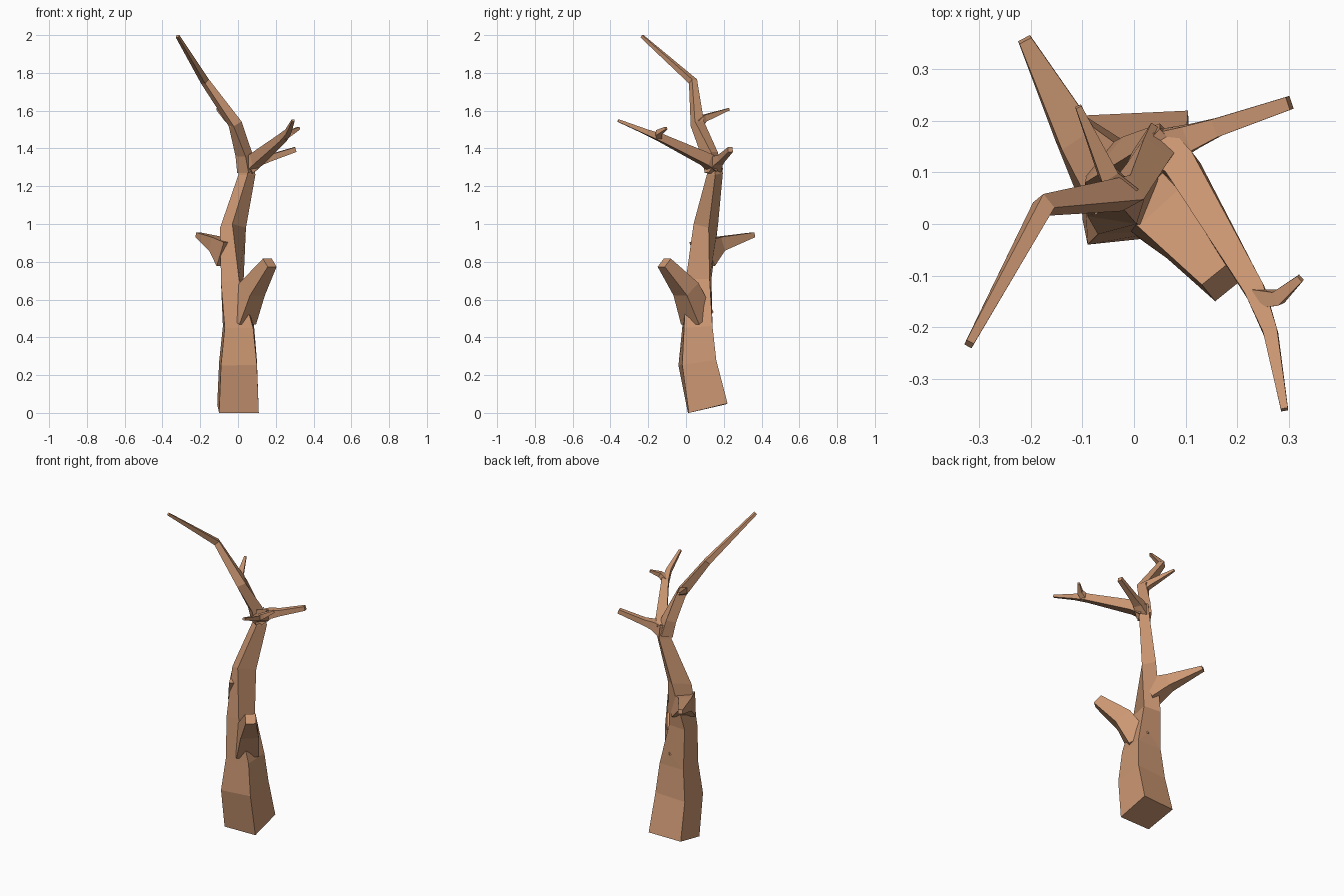
import bpy, bmesh
from mathutils import Vector

if "Cube" in bpy.data.objects:
    bpy.data.objects.remove(bpy.data.objects["Cube"])

bark = bpy.data.materials.new("bark")
bark.diffuse_color = (0.6, 0.31, 0.17, 1)
bark.use_nodes = True
bark.node_tree.nodes["Principled BSDF"].inputs["Base Color"].default_value = bark.diffuse_color


def loft(name, rings):
    """Skin a list of four-cornered rings and cap both ends."""
    bm = bmesh.new()
    vs = [[bm.verts.new(p) for p in ring] for ring in rings]
    for a, b in zip(vs, vs[1:]):
        for i in range(4):
            j = (i + 1) % 4
            bm.faces.new((a[i], a[j], b[j], b[i]))
    bm.faces.new(vs[0][::-1])
    bm.faces.new(vs[-1])
    bmesh.ops.recalc_face_normals(bm, faces=bm.faces)
    me = bpy.data.meshes.new(name)
    bm.to_mesh(me)
    bm.free()
    me.materials.append(bark)
    ob = bpy.data.objects.new(name, me)
    bpy.context.collection.objects.link(ob)
    return ob


def limb(name, path):
    """Square tapering branch along (x, y, z, half width) points."""
    pts = [Vector(p[:3]) for p in path]
    rings = []
    for i, (p, q) in enumerate(zip(pts, path)):
        d = Vector()
        if i > 0:
            d += (p - pts[i - 1]).normalized()
        if i < len(pts) - 1:
            d += (pts[i + 1] - p).normalized()
        side = d.cross(Vector((0, 0, 1))).normalized()
        up = side.cross(d).normalized()
        rings.append([p + q[3] * (side * s + up * u)
                      for s, u in ((-1, -1), (1, -1), (1, 1), (-1, 1))])
    return loft(name, rings)


# Trunk: corners run front left, front right, back right, back left
trunk = loft("tree_trunk", [
    [(-.10, .01, 0), (.11, .015, 0), (.105, .22, .05), (-.11, .21, .045)],
    [(-.09, -.04, .25), (.10, -.02, .255), (.10, .16, .28), (-.10, .155, .27)],
    [(-.07, -.02, .45), (.08, -.01, .45), (.085, .14, .46), (-.08, .14, .46)],
    [(-.09, .015, .69), (.005, 0, .71), (.03, .125, .71), (-.085, .135, .71)],
    [(-.095, .08, .98), (-.03, .04, 1.0), (.042, .12, .98), (-.02, .17, 1.0)],
    [(.002, .14, 1.26), (.05, .11, 1.26), (.092, .155, 1.26), (.05, .195, 1.27)],
    [(.01, .14, 1.34), (.05, .115, 1.33), (.08, .15, 1.34), (.05, .185, 1.35)],
])

# Branches and twigs
branches = {
    "front_stub": [(.01, .06, .50, .065), (.075, 0, .655, .053),
                   (.168, -.115, .795, .03)],
    "back_stub": [(-.04, .085, .84, .07), (-.115, .175, .895, .038),
                  (-.212, .358, .943, .013)],
    "top_limb": [(.045, .148, 1.28, .036), (.03, .125, 1.37, .032),
                 (-.015, .06, 1.53, .027), (-.175, .037, 1.755, .017),
                 (-.32, -.233, 1.994, .008)],
    "top_twig": [(-.015, .06, 1.53, .022), (-.05, .095, 1.56, .018),
                 (-.108, .228, 1.608, .006)],
    "right_limb": [(.05, .145, 1.30, .036), (.11, .168, 1.335, .025),
                   (.16, .187, 1.347, .018), (.302, .235, 1.394, .013)],
    "front_limb": [(.055, .15, 1.31, .036), (.095, .11, 1.34, .032),
                   (.235, -.13, 1.455, .02), (.265, -.21, 1.487, .014),
                   (.292, -.36, 1.548, .007)],
    "front_twig": [(.24, -.145, 1.46, .018), (.28, -.143, 1.485, .014),
                   (.323, -.105, 1.508, .007)],
}

# Fuse everything into one shell
bpy.context.view_layer.objects.active = trunk
for name, path in branches.items():
    part = limb(name, path)
    mod = trunk.modifiers.new(name, 'BOOLEAN')
    mod.operation = 'UNION'
    mod.solver = 'EXACT'
    mod.object = part
    bpy.ops.object.modifier_apply(modifier=mod.name)
    bpy.data.objects.remove(part)
trunk.name = "bare_tree"
